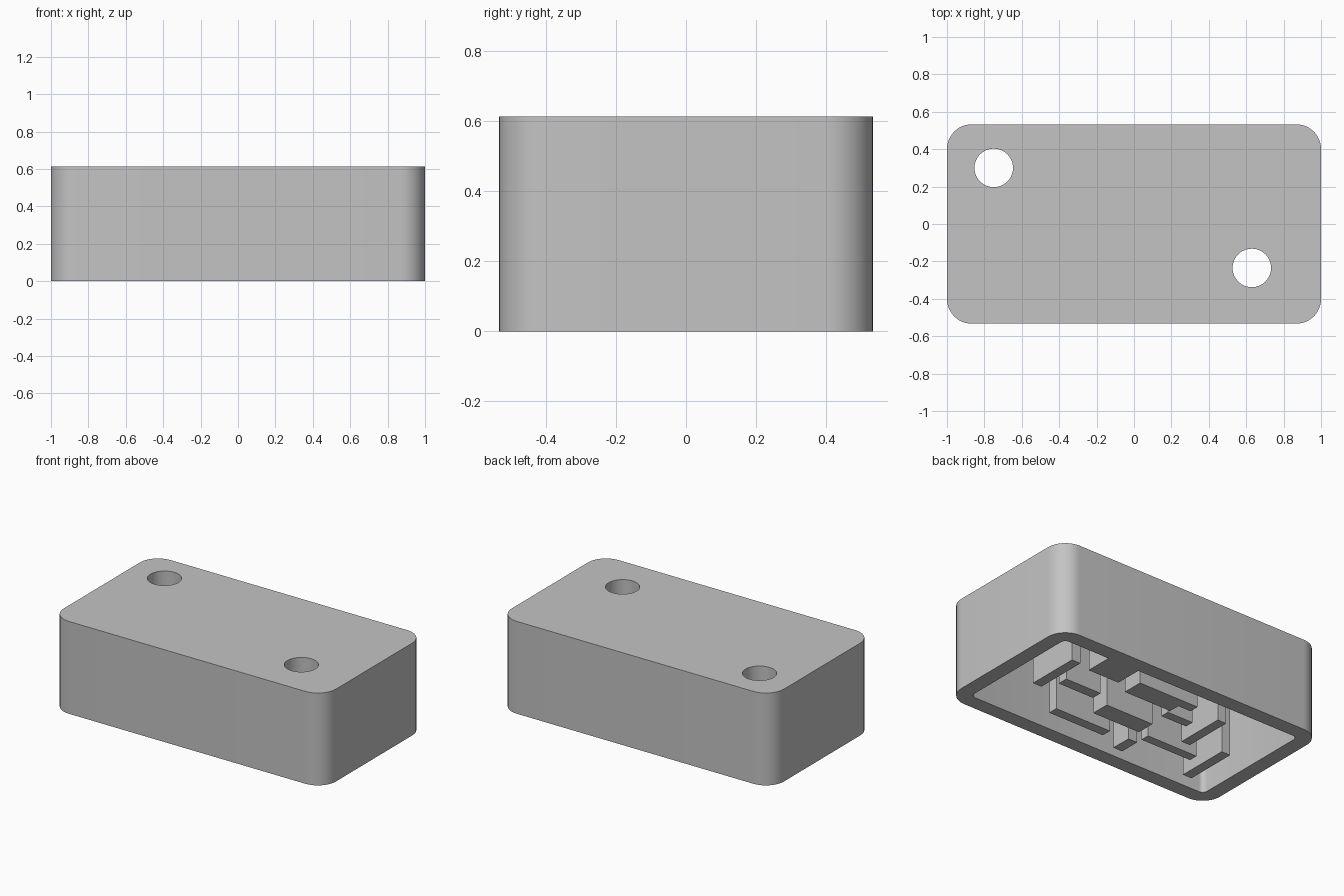
import bpy, bmesh, math

cube = bpy.data.objects.get("Cube")
if cube:
    bpy.data.objects.remove(cube, do_unlink=True)

HEIGHT, CEILING = 0.613, 0.513
WALL = 0.1

grey = bpy.data.materials.new("light_grey")
grey.use_nodes = True
grey.diffuse_color = (0.55, 0.55, 0.55, 1)
grey.node_tree.nodes["Principled BSDF"].inputs["Base Color"].default_value = grey.diffuse_color


def prism(name, outline, z0, z1):
    """Extrude a flat outline from z0 to z1."""
    bm = bmesh.new()
    face = bm.faces.new([bm.verts.new((x, y, z0)) for x, y in outline])
    top = bmesh.ops.extrude_face_region(bm, geom=[face])["geom"]
    moved = [v for v in top if isinstance(v, bmesh.types.BMVert)]
    bmesh.ops.translate(bm, verts=moved, vec=(0, 0, z1 - z0))
    bmesh.ops.recalc_face_normals(bm, faces=bm.faces)
    mesh = bpy.data.meshes.new(name)
    bm.to_mesh(mesh)
    bm.free()
    mesh.materials.append(grey)
    obj = bpy.data.objects.new(name, mesh)
    bpy.context.collection.objects.link(obj)
    return obj


def arc(cx, cy, r, start, sweep, steps):
    return [(cx + r * math.cos(start + sweep * i / steps),
             cy + r * math.sin(start + sweep * i / steps)) for i in range(steps + 1)]


def rounded_rect(hx, hy, r, steps=12):
    points = []
    for i, (sx, sy) in enumerate([(1, 1), (-1, 1), (-1, -1), (1, -1)]):
        points += arc(sx * (hx - r), sy * (hy - r), r, i * math.pi / 2, math.pi / 2, steps)
    return points


def cut(target, cutter):
    mod = target.modifiers.new("cut", "BOOLEAN")
    mod.operation = "DIFFERENCE"
    mod.solver = "EXACT"
    mod.object = cutter
    bpy.context.view_layer.objects.active = target
    bpy.ops.object.modifier_apply(modifier=mod.name)
    bpy.data.objects.remove(cutter, do_unlink=True)


# Outer shell, hollowed from below
shell = prism("shell", rounded_rect(1, 0.533, 0.133), 0, HEIGHT)
cut(shell, prism("cavity_cutter", rounded_rect(1 - WALL, 0.533 - WALL, 0.033, 6), -0.1, CEILING))

# Two round openings through the top
for x, y in [(-0.75, 0.30), (0.63, -0.235)]:
    cut(shell, prism("hole_cutter", arc(x, y, 0.103, 0, 2 * math.pi, 48)[:-1], 0.4, 0.8))

bpy.ops.object.select_all(action="DESELECT")
shell.select_set(True)
bpy.context.view_layer.objects.active = shell
bpy.ops.object.shade_smooth_by_angle(angle=math.radians(30))

# Inner maze walls hanging from the ceiling: x range, y range
walls = {
    "left_end_wall": (0.65, 0.715, -0.08, 0.28),
    "left_short_wall": (0.33, 0.595, 0.015, 0.085),
    "left_front_wall": (0.0, 0.415, -0.287, -0.222),
    "back_block": (0.33, 0.56, 0.25, 0.434),
    "middle_back_block": (-0.12, 0.23, 0.19, 0.33),
    "middle_back_tab": (-0.215, -0.12, 0.265, 0.33),
    "middle_block": (-0.14, 0.213, -0.122, 0.003),
    "front_stub": (-0.21, -0.143, -0.36, -0.222),
    "right_front_wall": (-0.585, -0.21, -0.18, -0.12),
    "right_short_wall": (-0.31, -0.12, 0.11, 0.17),
    "right_inner_wall": (-0.47, -0.405, -0.045, 0.29),
    "right_end_wall": (-0.73, -0.665, -0.34, 0.017),
}
for name, (x0, x1, y0, y1) in walls.items():
    prism(name, [(x0, y0), (x1, y0), (x1, y1), (x0, y1)], 0, CEILING + 0.01)
